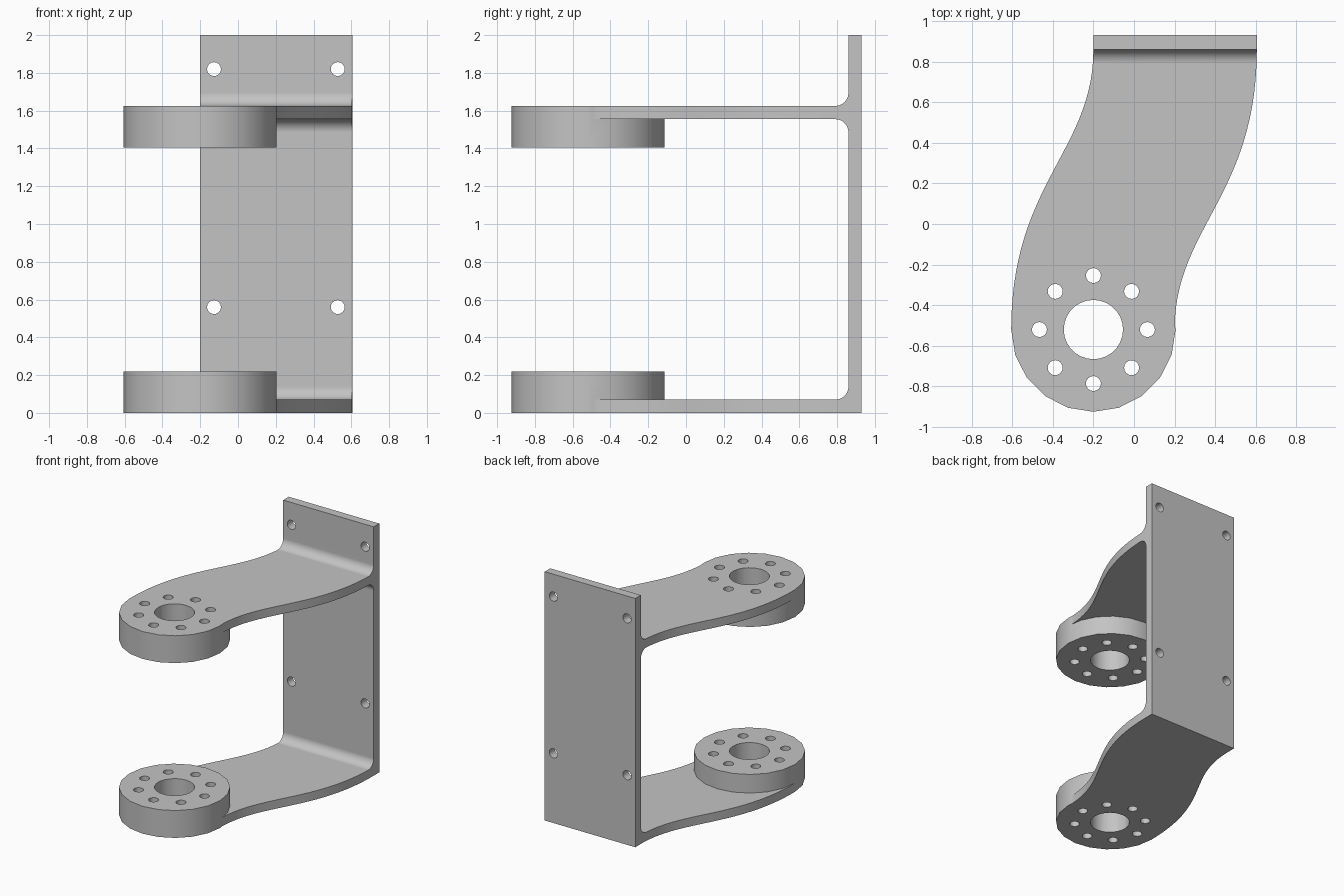
import bpy, bmesh
from math import sin, cos, pi, radians
from mathutils import Vector
from mathutils.geometry import interpolate_bezier

cube = bpy.data.objects.get("Cube")
if cube:
    bpy.data.objects.remove(cube, do_unlink=True)

# Main dimensions
PLATE_FRONT, PLATE_BACK, HEIGHT = 0.86, 0.93, 2.0
LEFT, RIGHT = -0.2, 0.605
THICK, BOSS_H, FILLET = 0.07, 0.22, 0.07
ARM_TOP = 1.625
HUB_X, HUB_Y, HUB_R = -0.2, -0.52, 0.405

metal = bpy.data.materials.new("grey metal")
metal.use_nodes = True
GREY = (0.55, 0.55, 0.55, 1)
metal.diffuse_color = GREY
metal.node_tree.nodes["Principled BSDF"].inputs["Base Color"].default_value = GREY


def prisms(name, outlines, place, direction):
    """Extrude flat outlines along direction; place maps (a, b) to 3D."""
    bm = bmesh.new()
    for outline in outlines:
        face = bm.faces.new([bm.verts.new(place(a, b)) for a, b in outline])
        ext = bmesh.ops.extrude_face_region(bm, geom=[face])
        moved = [v for v in ext["geom"] if isinstance(v, bmesh.types.BMVert)]
        bmesh.ops.translate(bm, verts=moved, vec=direction)
    bmesh.ops.recalc_face_normals(bm, faces=bm.faces)
    mesh = bpy.data.meshes.new(name)
    bm.to_mesh(mesh)
    bm.free()
    mesh.materials.append(metal)
    obj = bpy.data.objects.new(name, mesh)
    bpy.context.collection.objects.link(obj)
    return obj


def circle(cx, cy, r, sides):
    return [(cx + r * cos(2 * pi * i / sides), cy + r * sin(2 * pi * i / sides))
            for i in range(sides)]


def fillet(cy, cz, start, steps=8):
    """Quarter arc, swept clockwise or back by a quarter turn from start."""
    return [(cy + FILLET * cos(radians(start) + i * pi / 2 / steps),
             cz + FILLET * sin(radians(start) + i * pi / 2 / steps))
            for i in range(steps + 1)]


def combine(target, tool, operation):
    mod = target.modifiers.new("combine", "BOOLEAN")
    mod.object, mod.operation, mod.solver = tool, operation, "EXACT"
    graph = bpy.context.evaluated_depsgraph_get()
    mesh = bpy.data.meshes.new_from_object(target.evaluated_get(graph))
    target.modifiers.clear()
    target.data = mesh
    bpy.data.objects.remove(tool, do_unlink=True)


# Side profile: upright plate with two arms and filleted corners
in_y = PLATE_FRONT - FILLET
front = -1.0
low_arm, under_arm = THICK, ARM_TOP - THICK
profile = [(PLATE_BACK, 0), (PLATE_BACK, HEIGHT), (PLATE_FRONT, HEIGHT)]
profile += reversed(fillet(in_y, ARM_TOP + FILLET, 270))
profile += [(front, ARM_TOP), (front, under_arm)]
profile += reversed(fillet(in_y, under_arm - FILLET, 0))
profile += reversed(fillet(in_y, low_arm + FILLET, 270))
profile += [(front, low_arm), (front, 0)]
bracket = prisms("bracket", [profile], lambda y, z: Vector((-1, y, z)), Vector((2, 0, 0)))

# Curved plan outline: the right edge is the left edge turned half round
edge = [Vector((LEFT, PLATE_FRONT)), Vector((LEFT, 0.36)),
        Vector((-RIGHT, 0.2)), Vector((-RIGHT, HUB_Y))]
left_edge = [(p.x, p.y) for p in interpolate_bezier(*edge, 28)]
right_edge = [(-x, PLATE_FRONT + HUB_Y - y) for x, y in left_edge]
plan = [(LEFT, 1.0)] + left_edge + right_edge + [(RIGHT, 1.0)]
plan_block = prisms("plan_block", [plan], lambda x, y: Vector((x, y, -0.1)), Vector((0, 0, 2.2)))
combine(bracket, plan_block, "INTERSECT")

# Round bosses at the arm ends
for name, z in (("lower_boss", 0), ("upper_boss", ARM_TOP - BOSS_H)):
    boss = prisms(name, [circle(HUB_X, HUB_Y, HUB_R, 20)],
                  lambda x, y: Vector((x, y, z)), Vector((0, 0, BOSS_H)))
    combine(bracket, boss, "UNION")

# Hub bore and ring of bolt holes through both bosses
bores = [circle(HUB_X, HUB_Y, 0.146, 28)]
bores += [circle(x, y, 0.037, 16) for x, y in circle(HUB_X, HUB_Y, 0.266, 8)]
cutter = prisms("hub_holes", bores, lambda x, y: Vector((x, y, -0.1)), Vector((0, 0, 2.2)))
combine(bracket, cutter, "DIFFERENCE")

# Mounting holes through the plate
mounts = [circle(x, z, 0.037, 16) for x in (-0.127, 0.528) for z in (0.56, 1.82)]
cutter = prisms("mount_holes", mounts, lambda x, z: Vector((x, 0.8, z)), Vector((0, 0.3, 0)))
combine(bracket, cutter, "DIFFERENCE")

# Smooth curves, crisp edges
bpy.ops.object.select_all(action="DESELECT")
bracket.select_set(True)
bpy.context.view_layer.objects.active = bracket
bpy.ops.object.shade_smooth_by_angle(angle=radians(30))
weighted = bracket.modifiers.new("even_shading", "WEIGHTED_NORMAL")
weighted.keep_sharp = True
